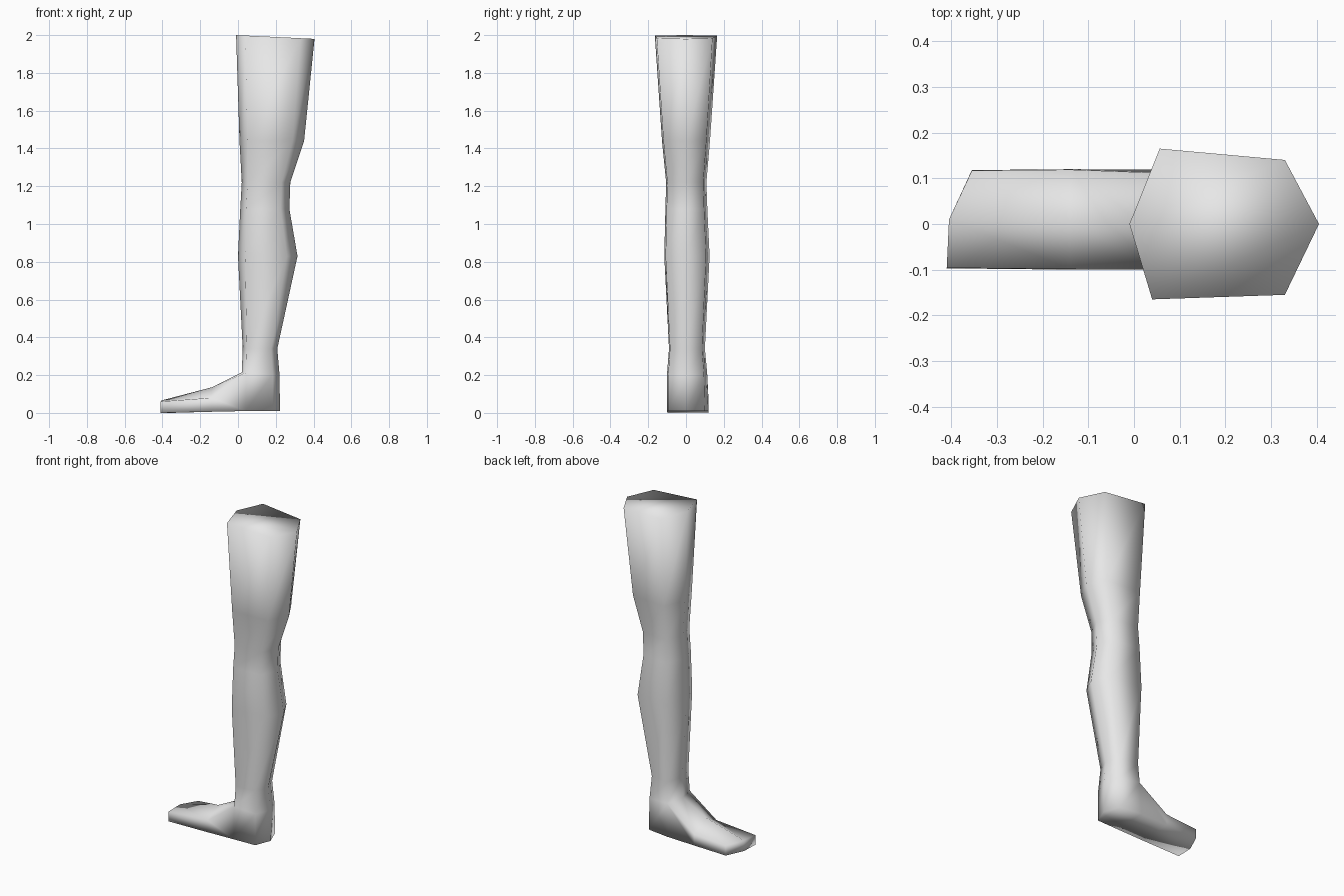
import bpy
import bmesh

if "Cube" in bpy.data.objects:
    bpy.data.objects.remove(bpy.data.objects["Cube"])

skin = bpy.data.materials.new("plain grey")
skin.diffuse_color = (0.8, 0.8, 0.8, 1.0)
skin.use_nodes = True
skin.node_tree.nodes["Principled BSDF"].inputs["Base Color"].default_value = skin.diffuse_color

bm = bmesh.new()


def add(points):
    return [bm.verts.new(p) for p in points]


def hexagon(z, x0, x1, y0, y1, tilt=0.0):
    """Six-sided leg section: shin point, two inner, calf point, two outer."""
    w = x1 - x0
    plan = [(0, 0), (0.16, y1), (0.82, 0.85 * y1),
            (1, 0), (0.82, 0.94 * y0), (0.12, y0)]
    return add([(x0 + f * w, y, z - tilt * f) for f, y in plan])


def bridge(a, b, closed=True):
    n = len(a)
    for i in range(n if closed else n - 1):
        j = (i + 1) % n
        bm.faces.new((a[i], a[j], b[j], b[i]))


# thigh, knee, calf and ankle sections: z, x range, y range, tilt
sections = [
    (2.00, -0.01, 0.405, -0.165, 0.165, 0.02),
    (1.44, 0.008, 0.35, -0.127, 0.127, 0.0),
    (1.22, 0.02, 0.277, -0.105, 0.108, 0.0),
    (1.08, 0.012, 0.272, -0.109, 0.113, 0.0),
    (0.83, 0.0, 0.315, -0.115, 0.125, 0.0),
    (0.34, 0.025, 0.208, -0.09, 0.10, 0.0),
    (0.215, 0.02, 0.22, -0.10, 0.112, 0.015),
]
rings = [hexagon(*s) for s in sections]
for upper, lower in zip(rings, rings[1:]):
    bridge(upper, lower)

# thigh cap
a, b, c, d, e, f = rings[0]
for face in ((a, b, c), (d, e, f), (a, c, d), (a, d, f)):
    bm.faces.new(face)

# heel: five lower points, open at the front for the foot
ankle = rings[-1]
heel = add([(0.045, 0.119, 0.01), (0.185, 0.10, 0.01), (0.222, 0, 0.01),
            (0.185, -0.095, 0.01), (0.04, -0.10, 0.01)])
bridge(ankle[1:], heel, closed=False)

# foot sections from instep to toes: outer sole, outer side, ridge, inner side, inner sole
opening = [heel[4], ankle[5], ankle[0], ankle[1], heel[0]]
middle = add([(-0.14, -0.10, 0.006), (-0.14, -0.099, 0.08), (-0.14, 0.005, 0.135),
              (-0.14, 0.119, 0.075), (-0.14, 0.12, 0.006)])
toe = add([(-0.41, -0.097, 0.0), (-0.41, -0.096, 0.06), (-0.405, 0.01, 0.066),
           (-0.355, 0.117, 0.06), (-0.355, 0.118, 0.0)])
toe_sole = add([(-0.405, 0.01, 0.0)])[0]
bridge(opening, middle, closed=False)
bridge(middle, toe, closed=False)

# toe front and sole
bm.faces.new((toe[0], toe[1], toe[2], toe_sole))
bm.faces.new((toe_sole, toe[2], toe[3], toe[4]))
bm.faces.new((middle[0], toe[0], toe_sole, toe[4], middle[4]))
bm.faces.new((opening[0], middle[0], middle[4], opening[4]))
bm.faces.new(heel)

bmesh.ops.recalc_face_normals(bm, faces=bm.faces[:])
for face in bm.faces:
    face.smooth = True

mesh = bpy.data.meshes.new("leg")
bm.to_mesh(mesh)
bm.free()
mesh.materials.append(skin)
leg = bpy.data.objects.new("leg", mesh)
bpy.context.collection.objects.link(leg)
